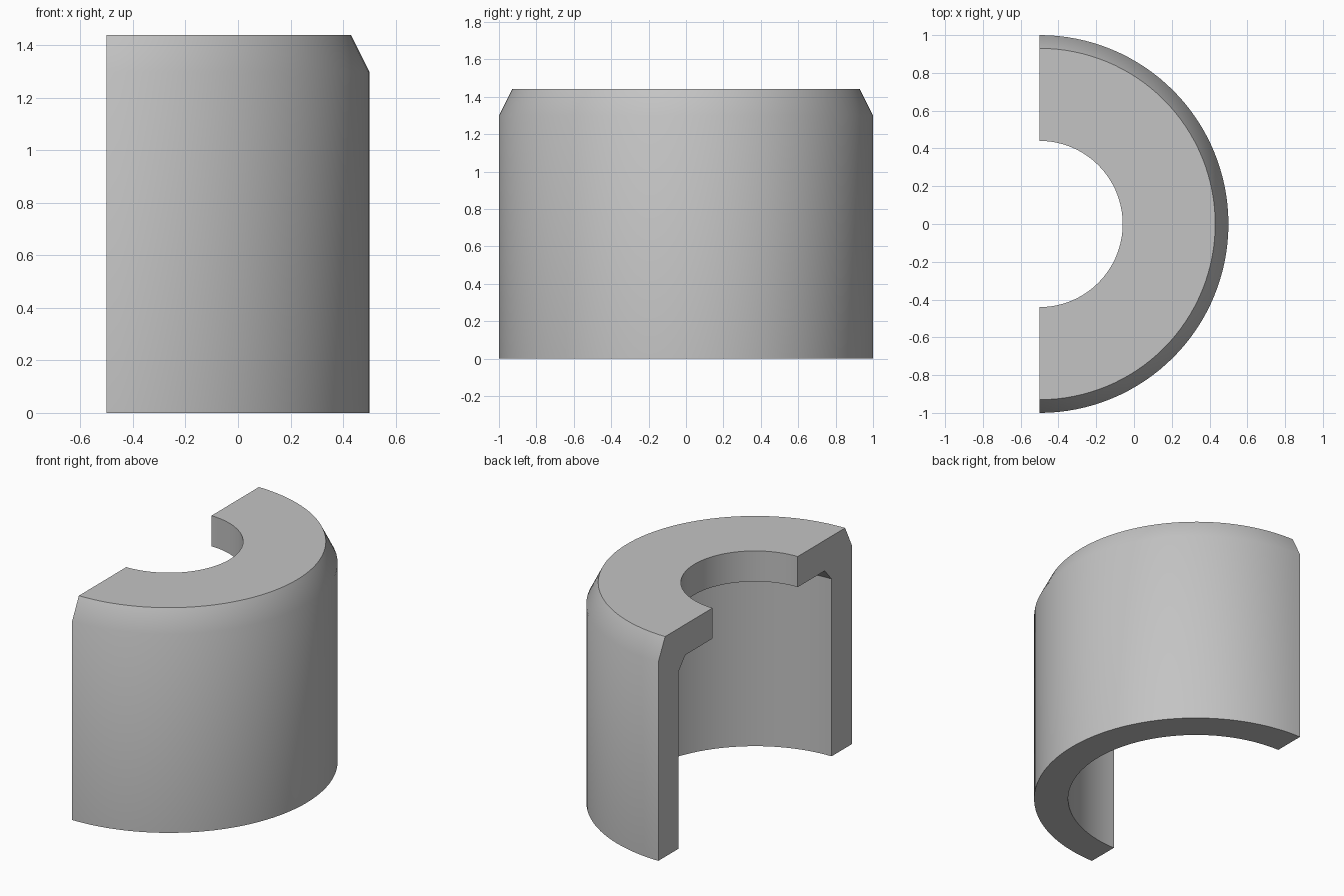
import bpy, bmesh
from math import pi, radians
from mathutils import Matrix, Vector

cube = bpy.data.objects.get("Cube")
if cube:
    bpy.data.objects.remove(cube, do_unlink=True)

AXIS = Vector((-0.5, 0, 0))
STEPS = 64

# Wall section as (radius, height): thin skirt, chamfered shoulder, top flange
SECTION = [(1.0, 0.0), (1.0, 1.30), (0.93, 1.44), (0.44, 1.44),
           (0.44, 1.24), (0.72, 1.24), (0.79, 1.16), (0.79, 0.0)]

grey = bpy.data.materials.new("plain_grey")
grey.use_nodes = True
colour = (0.55, 0.55, 0.55, 1)
grey.diffuse_color = colour
grey.node_tree.nodes["Principled BSDF"].inputs["Base Color"].default_value = colour

# Sweep the section through half a turn
bm = bmesh.new()
rings = []
for i in range(STEPS + 1):
    turn = Matrix.Rotation(-pi / 2 + pi * i / STEPS, 3, 'Z')
    rings.append([bm.verts.new(AXIS + turn @ Vector((r, 0, z))) for r, z in SECTION])

count = len(SECTION)
for a, b in zip(rings, rings[1:]):
    for j in range(count):
        k = (j + 1) % count
        bm.faces.new((a[j], b[j], b[k], a[k]))

# Flat cut ends
bm.faces.new(rings[0])
bm.faces.new(rings[-1][::-1])
bmesh.ops.recalc_face_normals(bm, faces=bm.faces)

mesh = bpy.data.meshes.new("half_sleeve")
bm.to_mesh(mesh)
bm.free()
mesh.materials.append(grey)
sleeve = bpy.data.objects.new("half_sleeve", mesh)
bpy.context.collection.objects.link(sleeve)

# Smooth curved walls, crisp edges
bpy.ops.object.select_all(action='DESELECT')
sleeve.select_set(True)
bpy.context.view_layer.objects.active = sleeve
bpy.ops.object.shade_smooth_by_angle(angle=radians(30))
